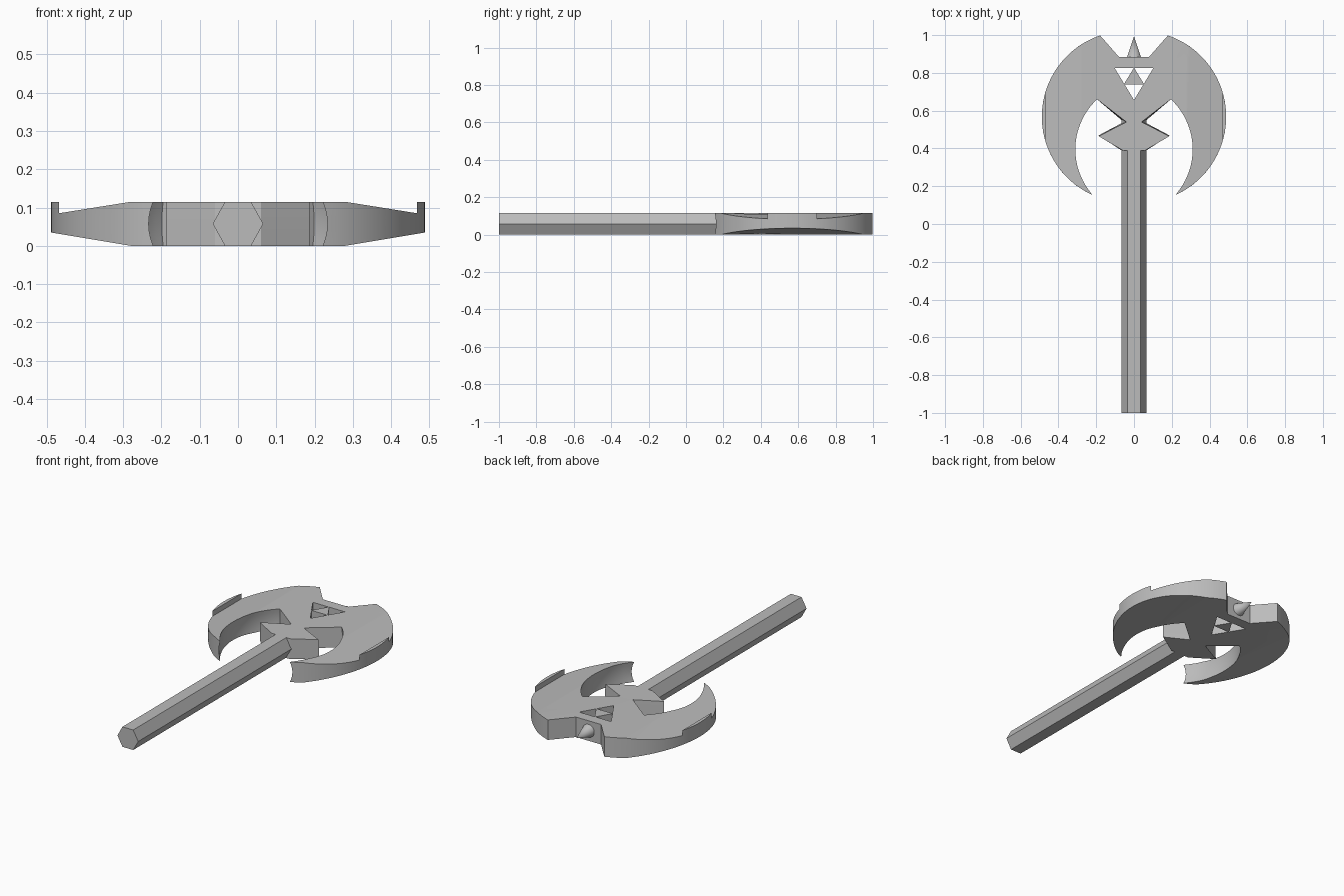
import bpy, bmesh, math
from mathutils import Matrix

cube = bpy.data.objects.get("Cube")
if cube:
    bpy.data.objects.remove(cube, do_unlink=True)

T = 0.115          # head thickness
MID = T / 2

steel = bpy.data.materials.new("grey_steel")
steel.use_nodes = True
GREY = (0.5, 0.5, 0.5, 1)
steel.diffuse_color = GREY
steel.node_tree.nodes["Principled BSDF"].inputs["Base Color"].default_value = GREY


def loft(name, rings):
    """Solid from stacked rings of 3D points with equal counts."""
    bm = bmesh.new()
    loops = [[bm.verts.new(p) for p in ring] for ring in rings]
    n = len(loops[0])
    for a, b in zip(loops, loops[1:]):
        for i in range(n):
            j = (i + 1) % n
            bm.faces.new((a[i], a[j], b[j], b[i]))
    bm.faces.new(loops[0][::-1])
    bm.faces.new(loops[-1])
    bmesh.ops.recalc_face_normals(bm, faces=bm.faces)
    me = bpy.data.meshes.new(name)
    bm.to_mesh(me)
    bm.free()
    me.materials.append(steel)
    ob = bpy.data.objects.new(name, me)
    bpy.context.collection.objects.link(ob)
    return ob


def arc(cx, cy, r, start, end, n):
    """Points on a circle between two points' directions."""
    a = math.atan2(start[1] - cy, start[0] - cx)
    b = math.atan2(end[1] - cy, end[0] - cx)
    return [(cx + r * math.cos(a + (b - a) * i / n),
             cy + r * math.sin(a + (b - a) * i / n)) for i in range(n + 1)]


def head_ring(z):
    """Head outline at height z, with a slightly hollowed inner edge."""
    bulge = 0.012 * (1 - ((z - MID) / MID) ** 2)
    draft = 0.014 * (1 - z / T)
    tip = (0.222 + bulge, 0.153 + bulge * 0.5)
    side = [(0.08, 0.885)]
    side += arc(0.034, 0.568, 0.454, (0.18, 1.0), tip, 40)
    side += arc(-0.055, 0.395, 0.365 + bulge * 0.4, tip, (0.2, 0.665), 24)[1:]
    side += [(0.04 + draft, 0.54), (0.187, 0.465 + draft * 0.3),
             (0.06, 0.39 - draft * 0.3)]
    pts = side + [(-x, y) for x, y in reversed(side)]
    return [(x, y, z) for x, y in pts]


def cut(target, cutter):
    mod = target.modifiers.new("cut", "BOOLEAN")
    mod.operation = "DIFFERENCE"
    mod.solver = "EXACT"
    mod.object = cutter
    bpy.context.view_layer.objects.active = target
    bpy.ops.object.modifier_apply(modifier=mod.name)
    bpy.data.objects.remove(cutter, do_unlink=True)


head = loft("axe_head", [head_ring(T * i / 6) for i in range(7)])

# Three triangular windows
W, H = 0.052, 0.086
for x, y in ((-W, 0.825), (W, 0.825), (0, 0.825 - H)):
    tri = [(x - W + 0.002, y), (x + W - 0.002, y), (x, y - H + 0.003)]
    cut(head, loft("window_cutter", [[(a, b, z) for a, b in tri] for z in (-0.1, 0.3)]))

# Blade bevels above (stopping short of the rim) and below
for s in (1, -1):
    top = [(0.28, T), (0.468, 0.085), (0.468, 0.2), (0.28, 0.2)]
    low = [(0.28, 0), (0.52, 0.04), (0.52, -0.1), (0.28, -0.1)]
    for prof in (top, low):
        cut(head, loft("bevel_cutter", [[(s * x, y, z) for x, z in prof] for y in (0, 1.2)]))


# Six-sided handle running into the head
def handle_ring(y):
    half = [(0.034, 0), (0.066, MID), (0.034, T)]
    return [(x, y, z) for x, z in half] + [(-x, y, z) for x, z in reversed(half)]


handle = loft("handle", [handle_ring(-1.0), handle_ring(0.6)])

# Spike between the blades
bm = bmesh.new()
bmesh.ops.create_cone(bm, cap_ends=True, segments=32, radius1=0.04, radius2=0, depth=0.12,
                      matrix=Matrix.Translation((0, 0.935, MID)) @ Matrix.Rotation(-math.pi / 2, 4, "X"))
me = bpy.data.meshes.new("spike")
bm.to_mesh(me)
bm.free()
me.materials.append(steel)
spike = bpy.data.objects.new("spike", me)
bpy.context.collection.objects.link(spike)

for ob in (head, handle, spike):
    bpy.ops.object.select_all(action="DESELECT")
    ob.select_set(True)
    bpy.context.view_layer.objects.active = ob
    bpy.ops.object.shade_smooth_by_angle(angle=math.radians(25))
